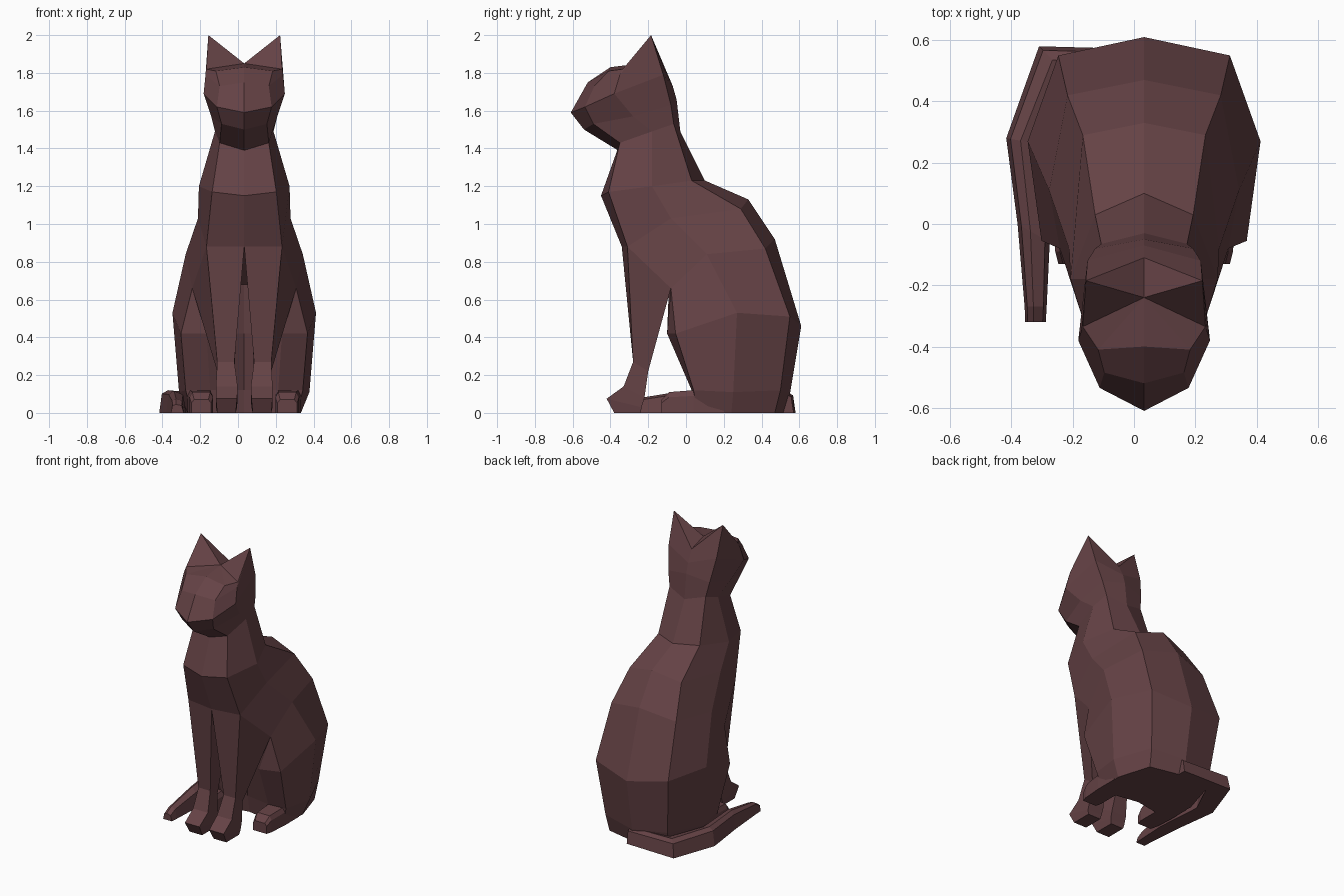
import bpy, bmesh

if "Cube" in bpy.data.objects:
    bpy.data.objects.remove(bpy.data.objects["Cube"])

CX = 0.033  # symmetry plane of the animal (the tail pushes it off centre)

fur = bpy.data.materials.new("dark_brown_fur")
fur.diffuse_color = (0.13, 0.055, 0.06, 1)
fur.use_nodes = True
fur.node_tree.nodes["Principled BSDF"].inputs["Base Color"].default_value = fur.diffuse_color


def loft(name, rings, dx=0.0):
    """Skin a stack of closed rings, cap the ends, merge collapsed corners."""
    bm = bmesh.new()
    loops = [[bm.verts.new((x + dx, y, z)) for x, y, z in r] for r in rings]
    n = len(rings[0])
    for a, b in zip(loops, loops[1:]):
        for i in range(n):
            j = (i + 1) % n
            bm.faces.new((a[i], a[j], b[j], b[i]))
    bm.faces.new(loops[0])
    bm.faces.new(loops[-1])
    bmesh.ops.remove_doubles(bm, verts=bm.verts, dist=0.0005)
    bmesh.ops.recalc_face_normals(bm, faces=bm.faces)
    me = bpy.data.meshes.new(name)
    bm.to_mesh(me)
    bm.free()
    me.materials.append(fur)
    ob = bpy.data.objects.new(name, me)
    bpy.context.collection.objects.link(ob)
    return ob


def mirror_ring(front, sides, back):
    """Full ring from centre front, the right-hand points and centre back."""
    left = [(-x, y, z) for x, y, z in reversed(sides)]
    return [(0, *front)] + list(sides) + [(0, *back)] + left


# Torso: rings of front, inner front, front corner, side, back corner, back
neck = ((-.36, 1.39), [(.13, -.35, 1.43), (.155, -.18, 1.49), (.14, -.065, 1.53)], (-.03, 1.49))
chest = ((-.45, 1.15), [(.17, -.41, 1.17), (.24, -.18, 1.20), (.16, .03, 1.23)], (.10, 1.23))
ribs = ((-.34, .88), [(.20, -.31, .88), (.245, -.08, 1.03), (.20, .29, 1.08)], (.33, 1.13))
belly = ((-.09, .68), [(.275, -.08, .66), (.31, .11, .84), (.25, .42, .87)], (.47, .92))
haunch = ((.03, .42), [(.20, -.10, .42), (.335, -.055, .42), (.38, .27, .53),
                       (.28, .55, .51)], (.61, .46))
rump = ((.06, .12), [(.18, .03, .12), (.31, .04, .12), (.345, .25, .11),
                     (.24, .50, .12)], (.55, .10))
base = ((.08, 0), [(.18, .05, 0), (.28, .06, 0), (.30, .24, 0), (.23, .47, 0)], (.52, 0))


def with_apex(ring):
    """Double the front corner so the thigh facet grows out of one point."""
    f, s, b = ring
    return mirror_ring(f, [s[0]] + s, b)


loft("torso", [mirror_ring(*r) for r in (base, rump, haunch)]
     + [with_apex(r) for r in (belly, ribs, chest, neck)], CX)

# Head with pointed ears drawn out of the back corners
ear_tip = (.19, -.185, 2.0)
crown = (0, -.24, 1.85)
head = [
    neck,
    ((-.54, 1.50), [(.12, -.49, 1.53), (.175, -.28, 1.57), (.16, -.08, 1.63)], (-.05, 1.66)),
    ((-.61, 1.59), [(.145, -.535, 1.62), (.215, -.38, 1.69), (.185, -.12, 1.79)], (-.07, 1.73)),
    ((-.52, 1.75), [(.13, -.485, 1.73), (.205, -.35, 1.79), ear_tip], (-.11, 1.81)),
    ((-.40, 1.83), [(.15, -.41, 1.81), (.20, -.335, 1.82), ear_tip], (-.11, 1.81)),
]
loft("head", [mirror_ring(*r) for r in head] + [[crown] * 8], CX)

# Front legs: inner x, outer x, front (y, z), back (y, z), top to paw
leg = [
    (.052, .143, (-.28, .27), (-.20, .22)),
    (.035, .150, (-.33, .14), (-.22, .08)),
    (.038, .150, (-.42, .075), (-.235, .03)),
    (.045, .143, (-.38, 0), (-.24, 0)),
]
# Hind feet: y, height, inner x, outer x
foot = [(-.13, .07, .175, .28), (-.09, .11, .165, .29), (.04, .12, .165, .30), (.2, .12, .17, .30)]

for side, s in (("left", -1), ("right", 1)):
    rings = [[(0, -.34, .88), (.20 * s, -.31, .88), (.275 * s, -.08, .66), (.03 * s, -.09, .68)]]
    for xi, xo, f, b in leg:
        rings.append([(xi * s, *f), (xo * s, *f), (xo * s, *b), (xi * s, *b)])
    loft(f"front_leg_{side}", rings, CX)
    loft(f"hind_foot_{side}", [
        [(xi * s, y, 0), (xi * s, y, h * .75), ((xi + .015) * s, y, h),
         ((xo - .015) * s, y, h), (xo * s, y, h * .75), (xo * s, y, 0)]
        for y, h, xi, xo in foot], CX)

# Tail wrapped round the left side: outer (x, y), inner (x, y), height
tail = [
    ((.06, .57), (.06, .46), .10),
    ((-.31, .58), (-.20, .47), .11),
    ((-.417, .28), (-.30, .26), .12),
    ((-.38, 0), (-.275, -.06), .115),
    ((-.357, -.27), (-.285, -.27), .075),
    ((-.355, -.32), (-.288, -.32), .045),
]
section = [(0, 0), (.12, .85), (.4, 1), (.85, .85), (1, 0)]
loft("tail", [[(o[0] + (i[0] - o[0]) * t, o[1] + (i[1] - o[1]) * t, h * k)
               for t, k in section] for o, i, h in tail])
